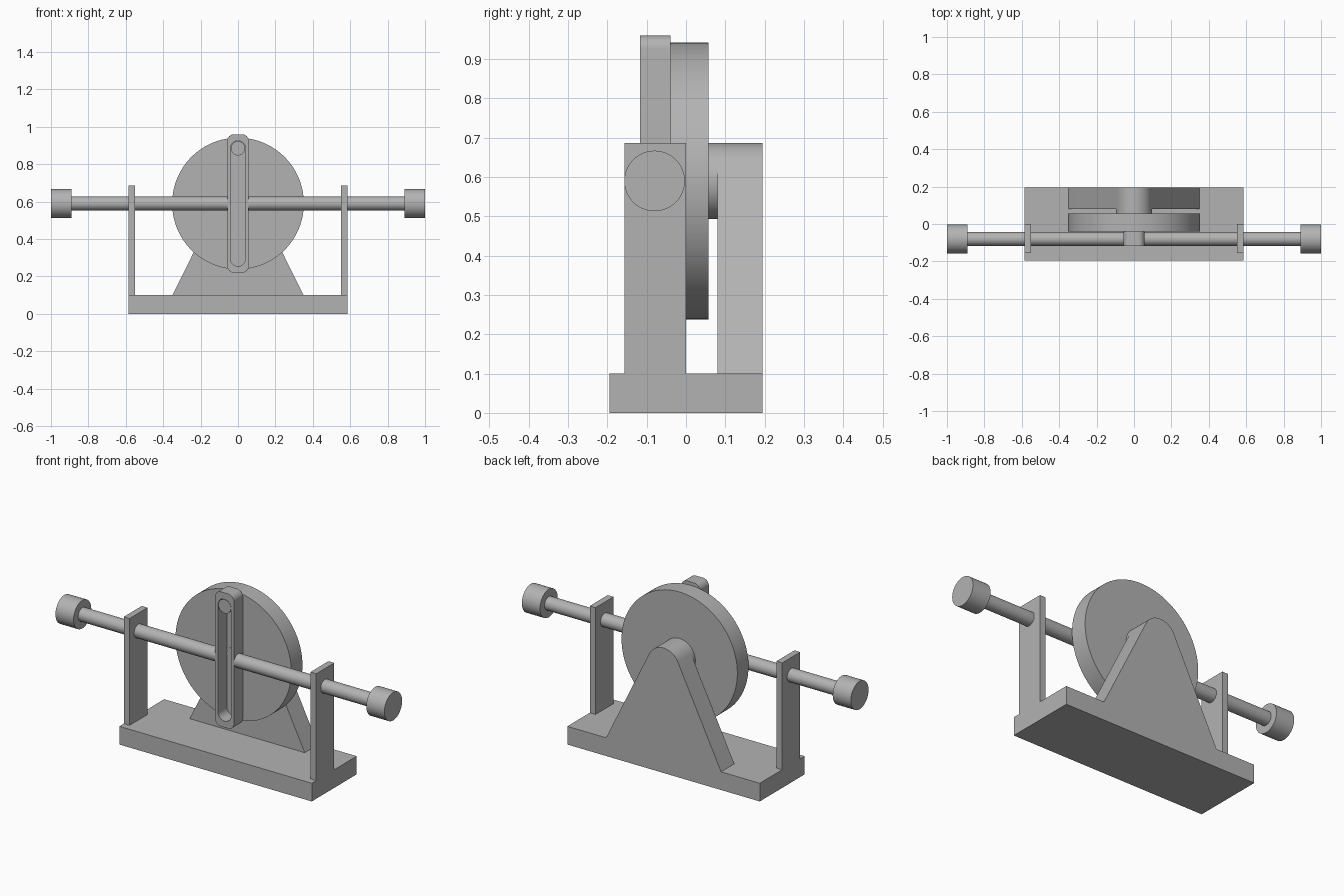
import bpy, bmesh, math
from mathutils import Vector, Matrix

if "Cube" in bpy.data.objects:
    bpy.data.objects.remove(bpy.data.objects["Cube"])

grey = bpy.data.materials.new("machined grey")
grey.use_nodes = True
COLOUR = (0.45, 0.45, 0.45, 1)
grey.diffuse_color = COLOUR
grey.node_tree.nodes["Principled BSDF"].inputs["Base Color"].default_value = COLOUR

AXIS_Z = 0.59      # height of wheel and rod axis
ROD_Y = -0.08      # depth of rod axis
YOKE = (-0.117, -0.04)
SIDES = (("left", 1), ("right", -1))


def finish(name, bm):
    """Turn a bmesh into a named, shaded object."""
    bmesh.ops.recalc_face_normals(bm, faces=bm.faces)
    mesh = bpy.data.meshes.new(name)
    bm.to_mesh(mesh)
    bm.free()
    obj = bpy.data.objects.new(name, mesh)
    bpy.context.collection.objects.link(obj)
    mesh.materials.append(grey)
    bpy.ops.object.select_all(action="DESELECT")
    obj.select_set(True)
    bpy.context.view_layer.objects.active = obj
    bpy.ops.object.shade_smooth_by_angle(angle=math.radians(30))
    return obj


def box(name, x, y, z):
    bm = bmesh.new()
    size = Vector((x[1] - x[0], y[1] - y[0], z[1] - z[0]))
    centre = Vector((sum(x), sum(y), sum(z))) / 2
    bmesh.ops.create_cube(bm, size=1, matrix=Matrix.Translation(centre) @ Matrix.Diagonal(size).to_4x4())
    return finish(name, bm)


def cylinder(name, start, end, radius, segments=64):
    start, end = Vector(start), Vector(end)
    span = end - start
    turn = span.to_track_quat("Z", "Y").to_matrix().to_4x4()
    bm = bmesh.new()
    bmesh.ops.create_cone(bm, cap_ends=True, segments=segments, radius1=radius, radius2=radius,
                          depth=span.length, matrix=Matrix.Translation((start + end) / 2) @ turn)
    return finish(name, bm)


def extrude_y(name, bm, y):
    """Extrude the flat faces of bm from y[0] to y[1]."""
    made = bmesh.ops.extrude_face_region(bm, geom=bm.faces[:])["geom"]
    verts = [g for g in made if isinstance(g, bmesh.types.BMVert)]
    bmesh.ops.translate(bm, verts=verts, vec=(0, y[1] - y[0], 0))
    return finish(name, bm)


def rounded_outline(half_x, half_z, radius, steps=10):
    """Rounded rectangle around the wheel axis, as x, z pairs."""
    points = []
    for corner, (sx, sz) in enumerate(((1, 1), (-1, 1), (-1, -1), (1, -1))):
        for i in range(steps + 1):
            a = (corner + i / steps) * math.pi / 2
            points.append((sx * (half_x - radius) + radius * math.cos(a),
                           AXIS_Z + sz * (half_z - radius) + radius * math.sin(a)))
    return points


# Base and rod guide posts
box("base", (-0.585, 0.585), (-0.195, 0.195), (0, 0.1))
for side, s in SIDES:
    box(side + "_guide_post", sorted((s * 0.55, s * 0.585)), (-0.156, 0), (0.1, 0.687))

# Rear bracket: straight flanks tangent to a round top
top_r, foot_x, foot_z = 0.097, 0.35, 0.1
drop = AXIS_Z - foot_z
tangent = math.acos(top_r / math.hypot(foot_x, drop)) - math.atan2(drop, foot_x)
profile = [(-foot_x, foot_z), (foot_x, foot_z)]
for i in range(33):
    a = tangent + (math.pi - 2 * tangent) * i / 32
    profile.append((top_r * math.cos(a), AXIS_Z + top_r * math.sin(a)))
bm = bmesh.new()
bm.faces.new([bm.verts.new((x, 0.08, z)) for x, z in profile])
extrude_y("rear_bracket", bm, (0.08, 0.195))

# Crank wheel with its hub, shaft end and crank pin
cylinder("crank_wheel", (0, -0.04, AXIS_Z), (0, 0.057, AXIS_Z), 0.352, 128)
cylinder("wheel_hub", (0, 0.05, AXIS_Z), (0, 0.085, AXIS_Z), top_r)
cylinder("shaft_end", (0, -0.043, AXIS_Z), (0, 0, AXIS_Z), 0.039)
cylinder("crank_pin", (0, -0.116, 0.885), (0, -0.03, 0.885), 0.038)

# Slotted yoke: ring of faces between two outlines
bm = bmesh.new()
outer, inner = ([bm.verts.new((x, YOKE[0], z)) for x, z in outline]
                for outline in (rounded_outline(0.057, 0.37, 0.035),
                                rounded_outline(0.04, 0.335, 0.0395)))
for i in range(len(outer)):
    bm.faces.new((outer[i - 1], outer[i], inner[i], inner[i - 1]))
extrude_y("slotted_yoke", bm, YOKE)

# Sliding rods and end knobs
for side, s in SIDES:
    cylinder(side + "_rod", (s * 0.045, ROD_Y, AXIS_Z), (s * 0.9, ROD_Y, AXIS_Z), 0.037)
    cylinder(side + "_end_knob", (s * 0.89, ROD_Y, AXIS_Z), (s, ROD_Y, AXIS_Z), 0.077)
